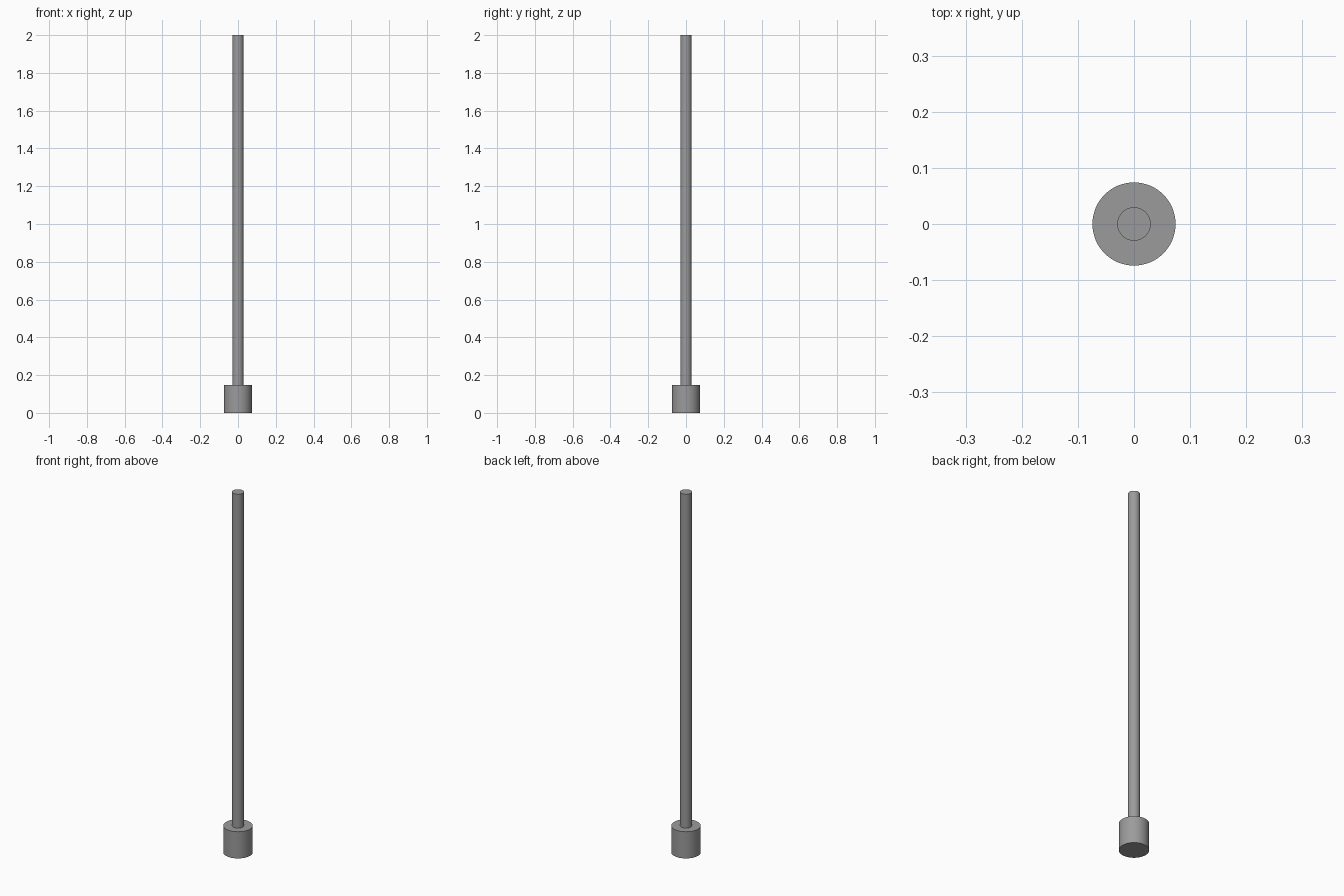
import bpy
import math

if "Cube" in bpy.data.objects:
    bpy.data.objects.remove(bpy.data.objects["Cube"])

# Dark grey shared by both parts
dark_grey = bpy.data.materials.new("dark_grey")
dark_grey.diffuse_color = (0.33, 0.33, 0.33, 1.0)
dark_grey.use_nodes = True
dark_grey.node_tree.nodes["Principled BSDF"].inputs["Base Color"].default_value = dark_grey.diffuse_color


def cylinder(name, radius, z0, z1):
    bpy.ops.mesh.primitive_cylinder_add(
        vertices=64, radius=radius, depth=z1 - z0, location=(0, 0, (z0 + z1) / 2))
    obj = bpy.context.object
    obj.name = name
    obj.data.materials.append(dark_grey)
    bpy.ops.object.shade_smooth_by_angle(angle=math.radians(30))
    return obj


# Short, wide foot
cylinder("base", 0.0741, 0.0, 0.1481)

# Long thin rod standing on the foot
cylinder("rod", 0.0298, 0.1481, 2.0)
